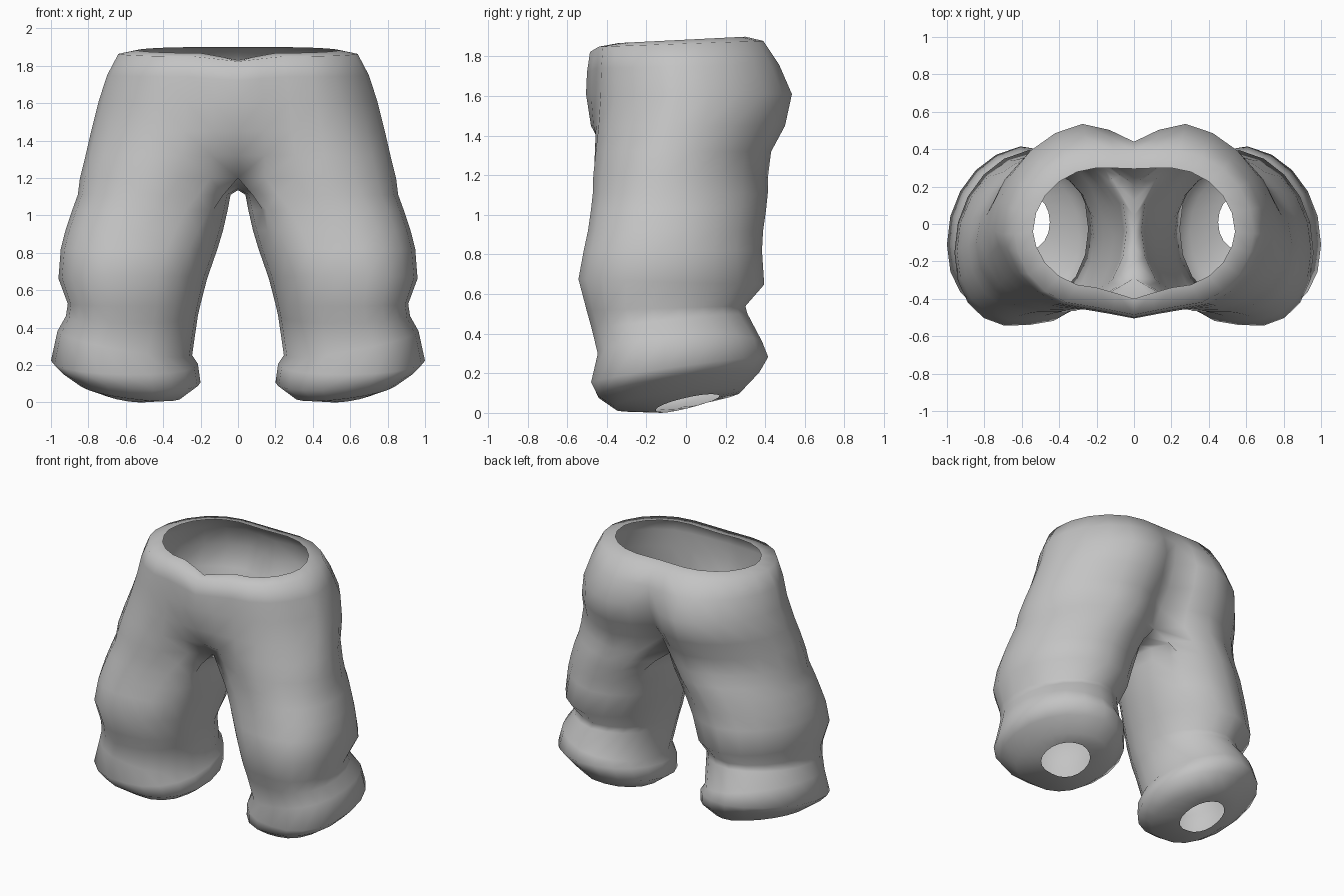
import bpy, bmesh, math

if "Cube" in bpy.data.objects:
    bpy.data.objects.remove(bpy.data.objects["Cube"])

N = 20                      # points around a leg
STEP = 2 * math.pi / N
OPEN = 7                    # open rings run from -7 to +7 steps
SKEW = 0.08                 # outer side of the leg sits a little forward

# Leg rings: z, inner x, outer x, front y, back y, tilt along y, tilt along x
LEG = [
    (0.045, 0.45, 0.75, -0.15, 0.17, 0.25, 0.16),
    (0.07, 0.30, 0.85, -0.36, 0.28, 0.14, 0.13),
    (0.145, 0.20, 0.95, -0.44, 0.37, 0.16, 0.09),
    (0.22, 0.215, 1.00, -0.475, 0.415, 0.15, 0.02),
    (0.32, 0.245, 0.965, -0.44, 0.385, 0.10, 0.18),
    (0.47, 0.215, 0.92, -0.47, 0.31, 0.10, 0.0),
    (0.53, 0.20, 0.91, -0.495, 0.30, 0.03, 0.0),
    (0.66, 0.165, 0.96, -0.54, 0.395, -0.03, 0.0),
    (0.82, 0.11, 0.953, -0.515, 0.382, 0.0, 0.0),
    (0.92, 0.08, 0.935, -0.495, 0.385, 0.0, 0.0),
    (1.03, 0.055, 0.905, -0.48, 0.40, 0.0, 0.0),
    (1.11, 0.04, 0.875, -0.47, 0.41, 0.0, 0.0),
]
# Hip rings: z, outer x, front y, front centre y, back y, back centre y, tilt, front dip
HIP = [
    (1.20, 0.845, -0.465, -0.29, 0.415, 0.21, 0.0, 0.0),
    (1.32, 0.815, -0.46, -0.41, 0.43, 0.28, 0.0, 0.0),
    (1.45, 0.785, -0.455, -0.48, 0.50, 0.37, 0.0, 0.0),
    (1.61, 0.745, -0.455, -0.505, 0.535, 0.43, 0.0, 0.0),
    (1.75, 0.70, -0.45, -0.50, 0.47, 0.44, 0.02, 0.02),
    (1.865, 0.64, -0.44, -0.485, 0.39, 0.39, 0.035, 0.025),
    (1.885, 0.54, -0.34, -0.40, 0.30, 0.295, 0.05, 0.035),
]


def soft(v, e):
    """Circle coordinate, squared a little when e is below 1."""
    return math.copysign(abs(v) ** e, v)


def leg_point(k, z, xi, xo, yf, yb, ty, tx):
    c, s = math.cos(k * STEP), math.sin(k * STEP)
    dx = (xo - xi) / 2 * soft(c, 0.94)
    y = (yf + yb) / 2 + (yb - yf) / 2 * soft(s, 0.94)
    skew = SKEW * max(c, 0) * min(1, (yb - yf) / 0.8)
    return ((xi + xo) / 2 + dx, y - skew, z + ty * y + tx * dx)


def hip_point(k, z, xo, yf, fc, yb, bc, ty, dip):
    end = math.cos(OPEN * STEP)
    c, s = math.cos(k * STEP), math.sin(k * STEP)
    x = xo * (c - end) / (1 - end)
    y = (yf + yb) / 2 + (yb - yf) / 2 * s
    # forward lean of the outer side, fading out at the waist and the front
    fade = 1 if s >= 0 else max(0, min(1, (1.6 - z) / 0.4))
    y -= SKEW * max(c, 0) * fade * min(1, (1.95 - z) / 0.25)
    if abs(k) > 5:          # ease from the thigh to the centre seam
        f = (abs(k) - 5) / (OPEN - 5)
        y = yf + (fc - yf) * f if k < 0 else yb + (bc - yb) * f ** 1.7
        if k < 0:
            z -= dip * f
    return (x, y, z + ty * y)


def bridge(bm, low, high, closed):
    n = len(low)
    for i in range(n if closed else n - 1):
        j = (i + 1) % n
        bm.faces.new((low[i], low[j], high[j], high[i]))


bm = bmesh.new()
# Lower leg and turned-under hem
order = list(range(-OPEN, N - OPEN))
rings = [[bm.verts.new(leg_point(k, *r)) for k in order] for r in LEG]
# Crotch ring: hip arc plus the arch under the centre seam
hips = [[bm.verts.new(hip_point(k, *r)) for k in range(-OPEN, OPEN + 1)] for r in HIP]
z, _, _, fc, _, bc, _, _ = HIP[0]
count = N - 2 * OPEN - 1
arch = []
for i in range(1, count + 1):
    f = i / (count + 1)
    arch.append(bm.verts.new((0, bc + (fc - bc) * f, z - 0.065 * math.sin(math.pi * f))))
# Ease the upper thigh rings toward the crotch ring
for ring, amount in ((rings[-1], 0.62), (rings[-2], 0.32), (rings[-3], 0.14), (rings[-4], 0.05)):
    for v, target in zip(ring, hips[0]):
        v.co.x += (target.co.x - v.co.x) * amount
        v.co.y += (target.co.y - v.co.y) * amount
rings.append(hips[0] + arch)
for a, b in zip(rings, rings[1:]):
    bridge(bm, a, b, True)
# Hips and waist lip
for a, b in zip(hips, hips[1:]):
    bridge(bm, a, b, False)
for v in bm.verts:
    if abs(v.co.x) < 1e-4:
        v.co.x = 0
bmesh.ops.recalc_face_normals(bm, faces=bm.faces)
# Make the shell face outward
probe = max(bm.faces, key=lambda f: f.calc_center_median().x)
if probe.normal.x < 0:
    bmesh.ops.reverse_faces(bm, faces=bm.faces)
for f in bm.faces:
    f.smooth = True

mesh = bpy.data.meshes.new("trousers")
bm.to_mesh(mesh)
bm.free()
trousers = bpy.data.objects.new("trousers", mesh)
bpy.context.collection.objects.link(trousers)

# Second leg
mirror = trousers.modifiers.new("mirror", 'MIRROR')
mirror.use_clip = True
mirror.merge_threshold = 0.001

cloth = bpy.data.materials.new("grey cloth")
cloth.diffuse_color = (0.55, 0.55, 0.55, 1)
cloth.use_nodes = True
cloth.node_tree.nodes["Principled BSDF"].inputs["Base Color"].default_value = cloth.diffuse_color
mesh.materials.append(cloth)
